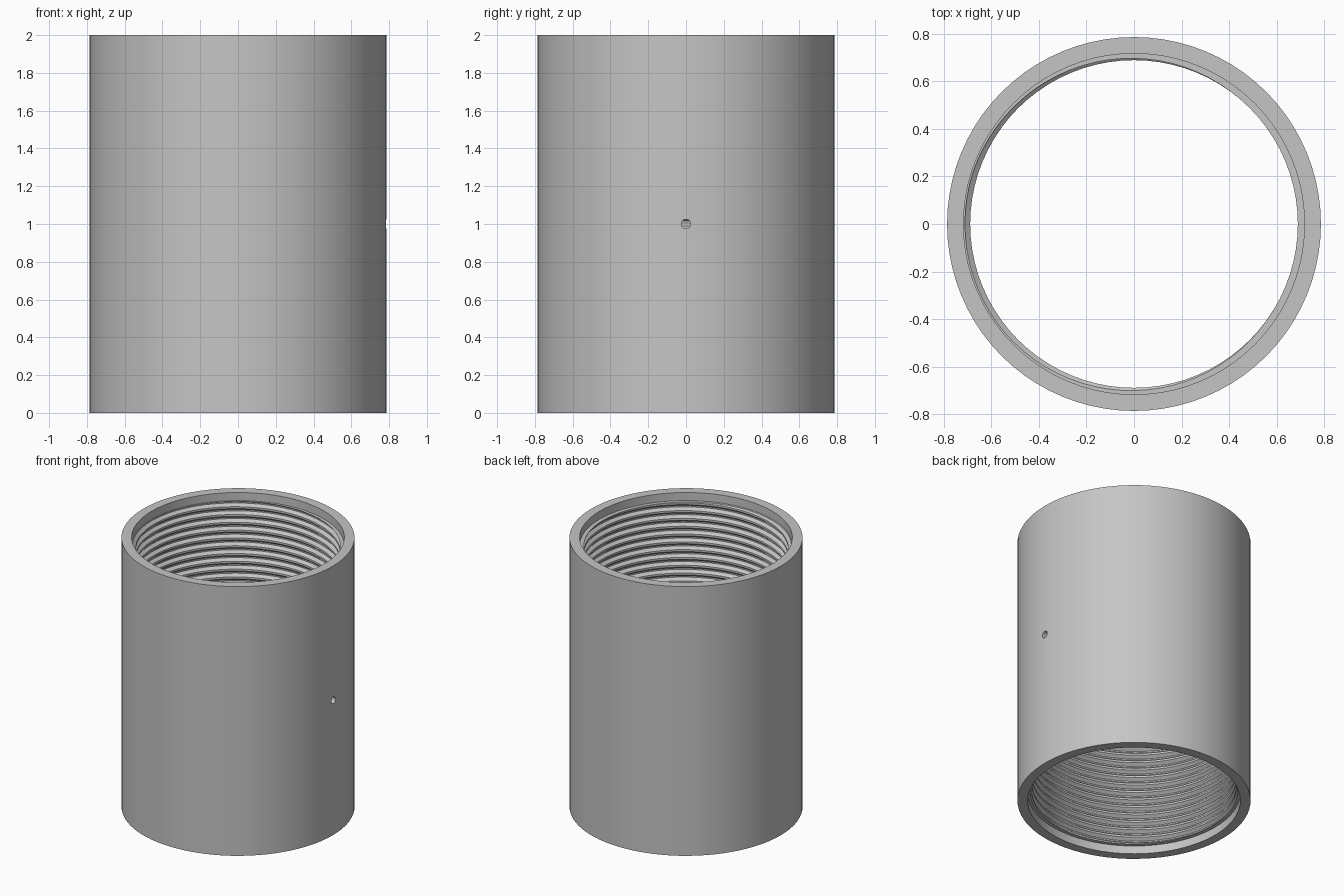
import bpy, bmesh, math

cube = bpy.data.objects.get("Cube")
if cube:
    bpy.data.objects.remove(cube, do_unlink=True)

# Main dimensions
SEGMENTS = 80
HEIGHT = 2.0
OUTER, RECESS = 0.785, 0.716
CREST, ROOT = 0.688, 0.71
LEDGE = 0.06                      # depth of the plain recess at each end
PITCH = 0.058
START = math.radians(190)         # where the groove breaks through the ledge
LOW, HIGH = LEDGE, HEIGHT - LEDGE

# One thread pitch: (fraction of pitch, radius), beginning mid groove
PROFILE = [(0.08, ROOT), (0.38, CREST), (0.62, CREST), (0.92, ROOT)]


def thread_radius(phase):
    """Radius of the thread at a given fraction of the pitch."""
    d = abs(phase % 1 - 0.5)
    t = min(max((d - 0.12) / 0.3, 0), 1)
    return CREST + (ROOT - CREST) * t


def ring(radius, z):
    return [(radius, z)] * (SEGMENTS + 1)


def helix_row(turn, fraction, radius):
    """One helical line of the thread, trimmed flat at both ledges."""
    row = []
    for i in range(SEGMENTS + 1):
        lead = (2 * math.pi * i / SEGMENTS - START) / (2 * math.pi)
        z = HIGH + (turn + fraction + lead) * PITCH
        trimmed = min(max(z, LOW), HIGH)
        if trimmed == z:
            row.append((radius, z))
        else:
            row.append((thread_radius((trimmed - HIGH) / PITCH - lead), trimmed))
    return row


# Rows run up the bore, over the top lip and down the outside
rows = [ring(OUTER, 0), ring(RECESS, 0), ring(RECESS, LOW)]
turns = math.ceil((HIGH - LOW) / PITCH) + 2
for turn in range(-turns, 3):
    rows += [helix_row(turn, f, r) for f, r in PROFILE]
rows += [ring(RECESS, HIGH), ring(RECESS, HEIGHT), ring(OUTER, HEIGHT)]

bm = bmesh.new()
grid = []
for row in rows:
    line = []
    for i, (r, z) in enumerate(row):
        a = 2 * math.pi * (i % SEGMENTS) / SEGMENTS
        line.append(bm.verts.new((r * math.cos(a), r * math.sin(a), z)))
    grid.append(line)
for j, line in enumerate(grid):
    above = grid[(j + 1) % len(grid)]
    for i in range(SEGMENTS):
        bm.faces.new((line[i], line[i + 1], above[i + 1], above[i]))
bmesh.ops.remove_doubles(bm, verts=bm.verts, dist=0.00002)
bmesh.ops.recalc_face_normals(bm, faces=bm.faces)

mesh = bpy.data.meshes.new("threaded_sleeve")
bm.to_mesh(mesh)
bm.free()
sleeve = bpy.data.objects.new("threaded_sleeve", mesh)
bpy.context.collection.objects.link(sleeve)

# Plain grey metal
grey = bpy.data.materials.new("grey_metal")
grey.use_nodes = True
colour = (0.56, 0.56, 0.56, 1)
grey.diffuse_color = colour
grey.node_tree.nodes["Principled BSDF"].inputs["Base Color"].default_value = colour
mesh.materials.append(grey)

# Small drilled hole through the left wall
bpy.ops.mesh.primitive_cylinder_add(vertices=24, radius=0.025, depth=0.3,
                                    location=(0.75, 0, HEIGHT / 2),
                                    rotation=(0, math.pi / 2, 0))
drill = bpy.context.object
drill.name = "hole_cutter"
drill.hide_render = True
drill.data.materials.append(grey)

bpy.ops.object.select_all(action='DESELECT')
sleeve.select_set(True)
bpy.context.view_layer.objects.active = sleeve
cut = sleeve.modifiers.new("drilled_hole", 'BOOLEAN')
cut.operation = 'DIFFERENCE'
cut.solver = 'EXACT'
cut.object = drill
bpy.ops.object.modifier_apply(modifier=cut.name)
bpy.data.objects.remove(drill, do_unlink=True)

bpy.ops.object.shade_smooth_by_angle(angle=math.radians(30))
